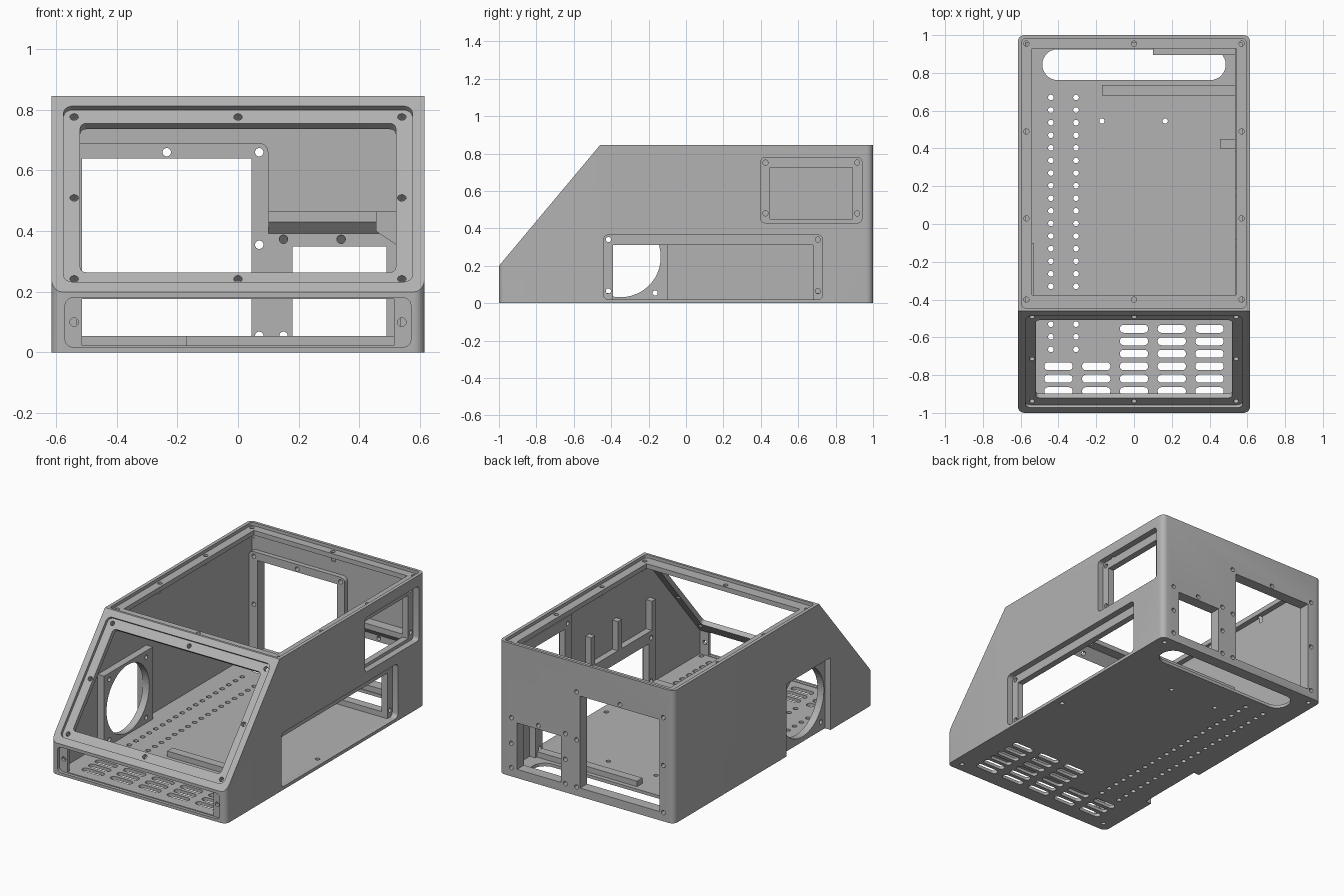
import bpy, bmesh, math
from mathutils import Matrix, Vector

cube = bpy.data.objects.get("Cube")
if cube:
    bpy.data.objects.remove(cube, do_unlink=True)

grey = bpy.data.materials.new("plain_grey")
grey.use_nodes = True
grey.diffuse_color = (0.45, 0.45, 0.45, 1)
grey.node_tree.nodes["Principled BSDF"].inputs["Base Color"].default_value = grey.diffuse_color

# Drawing planes: (u, v, depth) to world
ALONG_Z = Matrix.Identity(4)
ALONG_X = Matrix(((0, 0, 1, 0), (1, 0, 0, 0), (0, 1, 0, 0), (0, 0, 0, 1)))
ALONG_Y = Matrix(((1, 0, 0, 0), (0, 0, 1, 0), (0, 1, 0, 0), (0, 0, 0, 1)))
TILT = math.atan2(0.645, 0.54)
SLOPE = Matrix.Translation((0, -0.73, 0.5225)) @ Matrix.Rotation(TILT, 4, 'X')


def rect(u0, u1, v0, v1, r=0.0, n=5):
    """Rectangle outline, rounded when r is given."""
    if r == 0:
        return [(u0, v0), (u1, v0), (u1, v1), (u0, v1)]
    pts = []
    corners = [(u1 - r, v1 - r), (u0 + r, v1 - r), (u0 + r, v0 + r), (u1 - r, v0 + r)]
    for k, (cu, cv) in enumerate(corners):
        for i in range(n + 1):
            a = math.pi / 2 * (k + i / n)
            pts.append((cu + r * math.cos(a), cv + r * math.sin(a)))
    return pts


def circle(u, v, r=0.014, n=16):
    return [(u + r * math.cos(2 * math.pi * i / n), v + r * math.sin(2 * math.pi * i / n))
            for i in range(n)]


def solid(name, *prisms):
    """Object made of prisms: (outline, depth range, plane)."""
    bm = bmesh.new()
    for outline, (lo, hi), plane in prisms:
        a = [bm.verts.new(plane @ Vector((u, v, lo))) for u, v in outline]
        b = [bm.verts.new(plane @ Vector((u, v, hi))) for u, v in outline]
        bm.faces.new(a[::-1])
        bm.faces.new(b)
        for i in range(len(a)):
            j = (i + 1) % len(a)
            bm.faces.new((a[i], a[j], b[j], b[i]))
    bmesh.ops.recalc_face_normals(bm, faces=bm.faces)
    mesh = bpy.data.meshes.new(name)
    bm.to_mesh(mesh)
    bm.free()
    mesh.materials.append(grey)
    ob = bpy.data.objects.new(name, mesh)
    bpy.context.collection.objects.link(ob)
    return ob


def cut(ob, *prisms):
    cutter = solid("cutter", *prisms)
    cutter.hide_render = True
    mod = ob.modifiers.new("cut", 'BOOLEAN')
    mod.operation, mod.solver, mod.object = 'DIFFERENCE', 'EXACT', cutter
    bpy.context.view_layer.objects.active = ob
    bpy.ops.object.modifier_apply(modifier=mod.name)
    bpy.data.objects.remove(cutter, do_unlink=True)


# Main shell: rounded block with a slanted front, hollowed out
shell = solid("shell", (rect(-0.615, 0.615, -1, 1, 0.035), (0, 0.845), ALONG_Z))
cut(shell, ([(-1.54, -0.445), (-0.418, 0.895), (-1.54, 0.895)], (-1, 1), ALONG_X))
cut(shell, ([(-0.96, 0.02), (0.96, 0.02), (0.96, 0.795), (-0.437, 0.795), (-0.96, 0.17)],
            (-0.575, 0.575), ALONG_X))

# Recesses for the lid, slanted panel, front plate, side plates and the fan notch
cut(shell,
    (rect(-0.593, 0.593, -0.445, 0.982, 0.02), (0.825, 0.9), ALONG_Z),
    (rect(-0.575, 0.575, -0.378, 0.378, 0.03), (-0.02, 0.05), SLOPE),
    (rect(-0.57, 0.57, 0.018, 0.18, 0.025), (-1.1, -0.98), ALONG_Y),
    (rect(-0.44, 0.73, 0.02, 0.365, 0.025), (0.57, 0.7), ALONG_X),
    (rect(0.4, 0.94, 0.43, 0.778, 0.02), (0.57, 0.7), ALONG_X),
    (rect(-0.575, -0.13, -0.1, 0.46), (-0.7, -0.575), ALONG_X))

# Back windows with their screw holes
back_span = (0.9, 1.1)
back_cuts = [(rect(-0.515, 0.045, 0.055, 0.64), back_span, ALONG_Y),
             (rect(0.18, 0.49, 0.055, 0.35), back_span, ALONG_Y)]
for xs, zs in (((-0.54, -0.235, 0.07), (0.055, 0.355, 0.66)),
               ((0.15, 0.34, 0.53), (0.055, 0.21, 0.373))):
    back_cuts += [(circle(x, z), back_span, ALONG_Y) for i, x in enumerate(xs)
                  for j, z in enumerate(zs) if (i, j) != (1, 1) and (i, j) != (1, 0)]

# Panel openings and rim screw holes
openings = [
    (rect(-0.54, 0.54, -0.375, 0.93), (0.76, 0.9), ALONG_Z),
    (rect(-0.52, 0.52, -0.32, 0.32, 0.02), (-0.09, 0.05), SLOPE),
    (rect(-0.515, 0.515, 0.023, 0.176), (-1.1, -0.94), ALONG_Y)]
openings += [(circle(s * 0.57, y), (0.76, 0.9), ALONG_Z)
             for s in (-1, 1) for y in (-0.4, 0.03, 0.49, 0.955)]
openings += [(circle(0, y), (0.76, 0.9), ALONG_Z) for y in (-0.4, 0.955)]
openings += [(circle(x, v), (-0.09, 0.05), SLOPE)
             for x in (-0.54, 0, 0.54) for v in (-0.348, 0, 0.348) if x or v]
openings += [(circle(s * 0.54, 0.1), (-1.1, -0.94), ALONG_Y) for s in (-1, 1)]

# Floor: cable slot, vents, two rows of holes and mounting holes
floor_span = (-0.05, 0.03)
floor = [(rect(-0.485, 0.485, 0.762, 0.925, 0.08, 8), floor_span, ALONG_Z)]
for row in range(6):
    y = -0.555 - row * 0.066
    for x in (-0.4, -0.2, 0, 0.2, 0.4):
        if x >= 0 or row > 2:
            floor.append((rect(x - 0.075, x + 0.075, y - 0.021, y + 0.021, 0.02),
                          floor_span, ALONG_Z))
floor += [(circle(x, 0.67 - i * 0.0667, 0.015), floor_span, ALONG_Z)
          for x in (-0.44, -0.307) for i in range(21)]
floor += [(circle(x, y), floor_span, ALONG_Z) for x, y in (
    (-0.17, 0.545), (0.165, 0.545), (0.56, 0), (-0.56, 0.95), (0.56, 0.95),
    (-0.55, -0.94), (0.55, -0.94))]
cut(shell, *back_cuts, *openings, *floor)

# Flanges behind the side windows
lower = solid("lower_side_flange", (rect(-0.46, 0.75, 0.02, 0.385), (0.535, 0.575), ALONG_X))
cut(lower, (rect(-0.39, 0.68, 0.0, 0.31), (0.5, 0.6), ALONG_X),
    *[(circle(y, z), (0.5, 0.6), ALONG_X) for y in (-0.415, 0.705) for z in (0.065, 0.34)])
upper = solid("upper_side_flange", (rect(0.38, 0.96, 0.41, 0.795), (0.535, 0.575), ALONG_X))
cut(upper, (rect(0.45, 0.89, 0.45, 0.725), (0.5, 0.6), ALONG_X),
    *[(circle(y, z), (0.5, 0.6), ALONG_X) for y in (0.425, 0.915) for z in (0.48, 0.752)])

# Thickened frames inside the back wall
frame = solid("large_back_frame", (rect(-0.575, 0.1, -0.1, 0.69, 0.03), (0.93, 0.96), ALONG_Y))
cut(frame, (rect(-1, 1, -0.5, 0.02), (0.8, 1.2), ALONG_Y))
cut(frame, *back_cuts)
small = solid("small_back_frame", (rect(0.1, 0.575, 0.02, 0.4), (0.93, 0.96), ALONG_Y))
cut(small, *back_cuts)

# Fan mount on the right wall
fan = solid("fan_mount", (rect(-0.59, -0.1, 0.02, 0.48), (-0.575, -0.53), ALONG_X))
cut(fan, (circle(-0.35, 0.247, 0.215, 48), (-0.6, -0.5), ALONG_X),
    *[(circle(-0.35 + a * 0.185, 0.247 + b * 0.192), (-0.6, -0.5), ALONG_X)
      for a in (-1, 1) for b in (-1, 1)])

# Floor bars, wall ribs and supports
solid("rear_floor_bar", (rect(-0.17, 0.535, 0.68, 0.735), (0.02, 0.055), ALONG_Z))
solid("front_floor_bar", (rect(-0.17, 0.535, -0.47, -0.415), (0.02, 0.055), ALONG_Z))
for y in (-0.44, -0.1, 0.17):
    solid("wall_rib", (rect(y - 0.02, y + 0.02, 0.385, 0.57), (0.535, 0.575), ALONG_X))
solid("back_shelf", ([(0.96, 0.465), (0.895, 0.465), (0.895, 0.43), (0.96, 0.36)],
                     (0.1, 0.535), ALONG_X))
solid("side_support", ([(0.455, 0.465), (0.575, 0.465), (0.575, 0.32), (0.455, 0.4)],
                       (0.4, 0.45), ALONG_Y))

# Smooth the rounded corners and holes, keep edges sharp
bpy.ops.object.select_all(action='DESELECT')
for ob in (shell, frame, fan, lower, upper, small):
    ob.select_set(True)
bpy.context.view_layer.objects.active = shell
bpy.ops.object.shade_smooth_by_angle(angle=math.radians(35))
